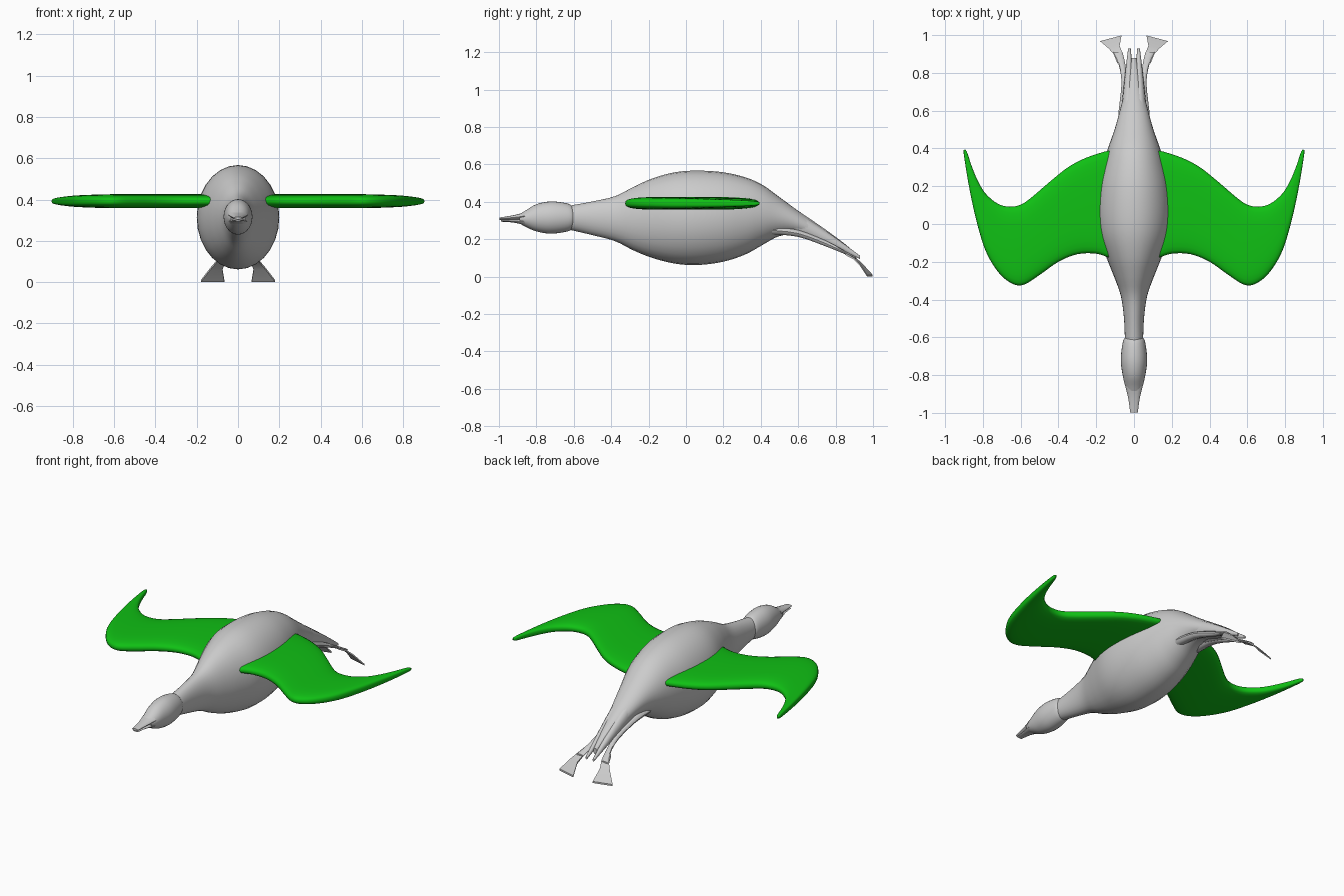
import bpy, bmesh, math
from mathutils import Vector


def material(name, rgb):
    m = bpy.data.materials.new(name)
    m.diffuse_color = (*rgb, 1)
    return m


GREY = material("light_grey", (0.6, 0.6, 0.6))
GREEN = material("bright_green", (0.005, 0.53, 0.007))


def smooth_rows(rows, steps):
    """Catmull-Rom interpolation through rows of numbers."""
    out = []
    for i in range(len(rows) - 1):
        a, b, c, d = (rows[min(max(j, 0), len(rows) - 1)] for j in range(i - 1, i + 3))
        for s in range(steps):
            t = s / steps
            out.append([0.5 * (2 * q + (r - p) * t + (2 * p - 5 * q + 4 * r - u) * t * t
                               + (3 * q - p - 3 * r + u) * t ** 3)
                        for p, q, r, u in zip(a, b, c, d)])
    return out + [list(rows[-1])]


def loft(name, rings, mat, angle=40):
    """Skin a list of closed rings and cap both ends."""
    bm = bmesh.new()
    loops = [[bm.verts.new(p) for p in ring] for ring in rings]
    n = len(loops[0])
    for a, b in zip(loops, loops[1:]):
        for i in range(n):
            bm.faces.new((a[i], a[(i + 1) % n], b[(i + 1) % n], b[i]))
    bm.faces.new(loops[0])
    bm.faces.new(loops[-1])
    bmesh.ops.recalc_face_normals(bm, faces=bm.faces)
    me = bpy.data.meshes.new(name)
    bm.to_mesh(me)
    bm.free()
    me.materials.append(mat)
    ob = bpy.data.objects.new(name, me)
    bpy.context.collection.objects.link(ob)
    bpy.ops.object.select_all(action='DESELECT')
    ob.select_set(True)
    bpy.context.view_layer.objects.active = ob
    bpy.ops.object.shade_smooth_by_angle(angle=math.radians(angle))
    return ob


def power(v, e):
    return math.copysign(abs(v) ** e, v)


def tube(name, rows, mat, steps=4, n=28, x_side=1):
    """Loft along y; rows are (y, x centre, half width, z bottom, z top)."""
    rings = []
    for y, x, w, lo, hi in smooth_rows(rows, steps):
        rings.append([(x_side * (x + w * math.cos(2 * math.pi * k / n)), y,
                       (lo + hi) / 2 + (hi - lo) / 2 * math.sin(2 * math.pi * k / n))
                      for k in range(n)])
    return loft(name, rings, mat)


# Body with neck and tapering rump
tube("body", [
    (-0.62, 0, 0.048, 0.25, 0.38), (-0.50, 0, 0.053, 0.222, 0.402),
    (-0.38, 0, 0.07, 0.19, 0.43), (-0.28, 0, 0.105, 0.14, 0.48),
    (-0.18, 0, 0.145, 0.10, 0.525), (-0.06, 0, 0.187, 0.07, 0.558),
    (0.06, 0, 0.20, 0.062, 0.567), (0.20, 0, 0.19, 0.08, 0.558),
    (0.32, 0, 0.163, 0.12, 0.53), (0.41, 0, 0.135, 0.17, 0.49),
    (0.50, 0, 0.103, 0.217, 0.425), (0.60, 0, 0.075, 0.225, 0.352),
    (0.72, 0, 0.045, 0.183, 0.27), (0.82, 0, 0.025, 0.14, 0.198),
    (0.88, 0, 0.012, 0.115, 0.15)], GREY)

# Head
tube("head", [
    (-0.585, 0, 0.006, 0.30, 0.325), (-0.60, 0, 0.045, 0.265, 0.365),
    (-0.63, 0, 0.06, 0.243, 0.39), (-0.72, 0, 0.07, 0.23, 0.402),
    (-0.80, 0, 0.06, 0.242, 0.387), (-0.86, 0, 0.046, 0.268, 0.352),
    (-0.89, 0, 0.035, 0.285, 0.335)], GREY)

# Beak halves, slightly parted at the tip
tube("upper_beak", [(-0.86, 0, 0.046, 0.305, 0.345), (-0.92, 0, 0.031, 0.304, 0.329),
                    (-0.998, 0, 0.02, 0.304, 0.316)], GREY, 3, 12)
tube("lower_beak", [(-0.86, 0, 0.044, 0.275, 0.312), (-0.92, 0, 0.028, 0.289, 0.306),
                    (-0.99, 0, 0.018, 0.294, 0.302)], GREY, 3, 12)

# Wing stations: leading edge x, y, trailing edge x, y, half thickness
wing_rows = [
    (0.112, -0.17, 0.112, 0.38, 0.020), (0.125, -0.18, 0.135, 0.388, 0.032),
    (0.20, -0.157, 0.25, 0.352, 0.034), (0.30, -0.16, 0.35, 0.30, 0.034),
    (0.40, -0.20, 0.45, 0.22, 0.034), (0.50, -0.27, 0.54, 0.143, 0.034),
    (0.58, -0.32, 0.60, 0.102, 0.034), (0.64, -0.318, 0.66, 0.092, 0.033),
    (0.71, -0.265, 0.72, 0.107, 0.031), (0.78, -0.155, 0.78, 0.155, 0.028),
    (0.83, 0.0, 0.82, 0.215, 0.024), (0.87, 0.18, 0.855, 0.295, 0.019),
    (0.90, 0.36, 0.882, 0.375, 0.012), (0.901, 0.392, 0.893, 0.394, 0.005)]
for side, label in ((1, "right"), (-1, "left")):
    rings = []
    for lx, ly, tx, ty, h in smooth_rows(wing_rows, 4):
        ring = []
        for k in range(28):
            a = 2 * math.pi * k / 28
            u = 0.5 + 0.5 * power(math.cos(a), 0.65)
            ring.append((side * (lx + (tx - lx) * u), ly + (ty - ly) * u,
                         0.392 + h * power(math.sin(a), 0.65)))
        rings.append(ring)
    loft(label + "_wing", rings, GREEN, 60)

    # Forked tail feather
    tube(label + "_tail_feather", [
        (0.50, 0.03, 0.05, 0.25, 0.40), (0.65, 0.03, 0.033, 0.205, 0.31),
        (0.80, 0.027, 0.02, 0.15, 0.208), (0.93, 0.024, 0.007, 0.095, 0.112)],
        GREY, 3, 12, side)

    # Leg trailing behind the body
    tube(label + "_leg", [
        (0.46, 0.06, 0.03, 0.225, 0.27), (0.60, 0.055, 0.026, 0.212, 0.25),
        (0.75, 0.05, 0.016, 0.16, 0.192), (0.85, 0.065, 0.018, 0.12, 0.138),
        (0.91, 0.085, 0.024, 0.092, 0.104)], GREY, 3, 10, side)

    # Flat splayed foot: inner x, y, outer x, y, z
    foot = [(0.052, 0.86, 0.088, 0.85, 0.121), (0.064, 0.91, 0.108, 0.90, 0.094),
            (0.076, 0.945, 0.135, 0.93, 0.062), (0.066, 0.998, 0.18, 0.968, 0.004)]
    rings = [[(side * ix, iy, z - 0.004), (side * ox, oy, z - 0.004),
              (side * ox, oy, z + 0.006), (side * ix, iy, z + 0.006)]
             for ix, iy, ox, oy, z in foot]
    loft(label + "_foot", rings, GREY, 30)
